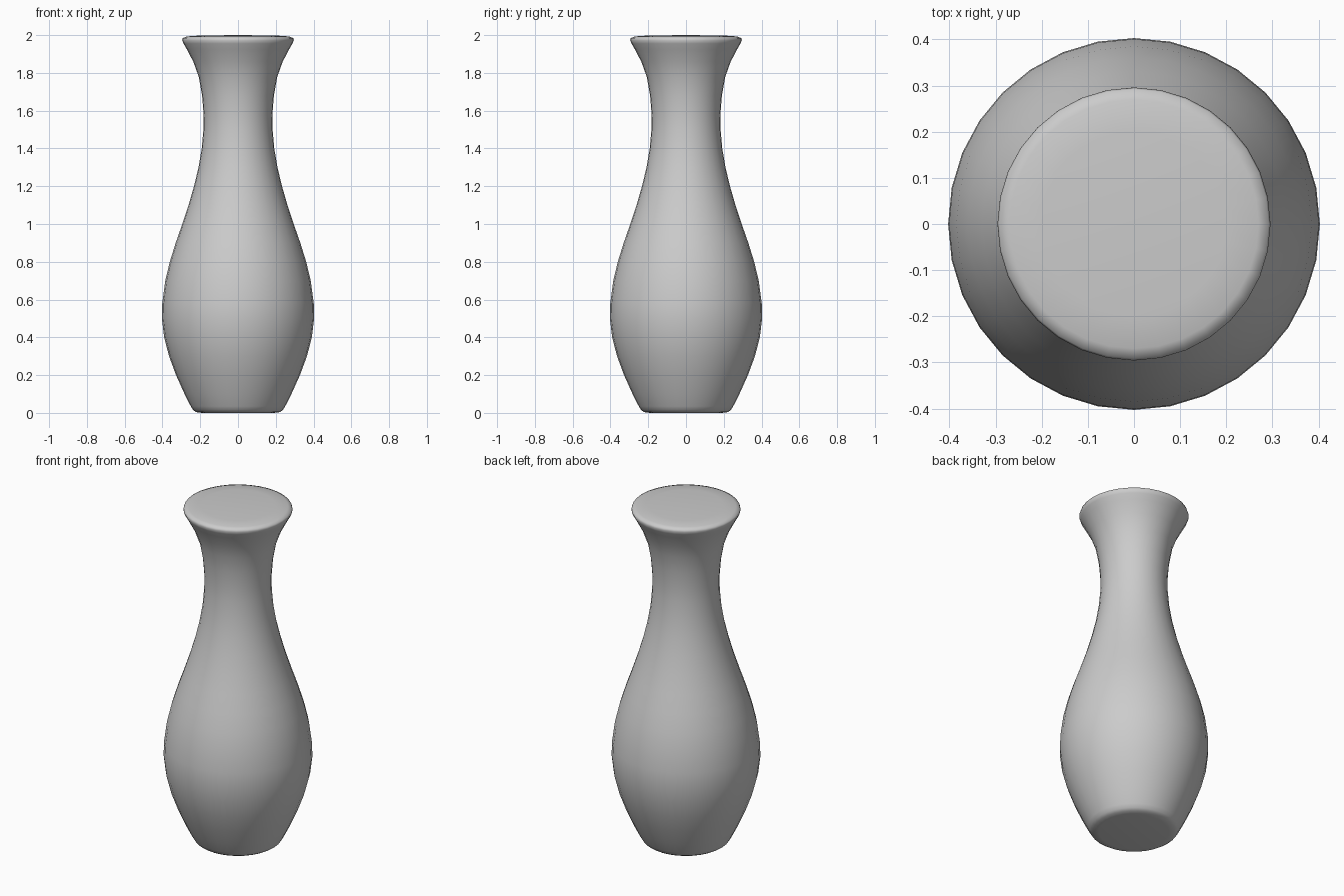
import bpy, bmesh
from math import cos, sin, tau

if "Cube" in bpy.data.objects:
    bpy.data.objects.remove(bpy.data.objects["Cube"])

SIDES = 32

# Lathe profile (radius, height): base, belly, neck, flared lip, closed top
profile = [
    (0.19, 0.0), (0.222, 0.004), (0.238, 0.015), (0.25, 0.035), (0.283, 0.1),
    (0.328, 0.2), (0.365, 0.3), (0.391, 0.4), (0.403, 0.5), (0.401, 0.58),
    (0.385, 0.7), (0.361, 0.8), (0.33, 0.9), (0.295, 1.0), (0.262, 1.1),
    (0.233, 1.2), (0.209, 1.3), (0.192, 1.4), (0.183, 1.5), (0.182, 1.58),
    (0.19, 1.68), (0.208, 1.78), (0.237, 1.86), (0.271, 1.925), (0.288, 1.955),
    (0.296, 1.973), (0.292, 1.985), (0.27, 1.993), (0.2, 1.998),
]

bm = bmesh.new()
rings = [[bm.verts.new((r * cos(tau * i / SIDES), r * sin(tau * i / SIDES), z))
          for i in range(SIDES)] for r, z in profile]

# Wall bands between neighbouring rings
for low, high in zip(rings, rings[1:]):
    for i in range(SIDES):
        j = (i + 1) % SIDES
        bm.faces.new((low[i], low[j], high[j], high[i]))

# Closing fans for the base and the top
for ring, z in ((rings[0], 0.0), (rings[-1], 2.0)):
    centre = bm.verts.new((0, 0, z))
    for i in range(SIDES):
        bm.faces.new((ring[i], ring[(i + 1) % SIDES], centre))

bmesh.ops.recalc_face_normals(bm, faces=bm.faces)
for f in bm.faces:
    f.smooth = True

mesh = bpy.data.meshes.new("vase")
bm.to_mesh(mesh)
bm.free()
vase = bpy.data.objects.new("vase", mesh)
bpy.context.collection.objects.link(vase)
